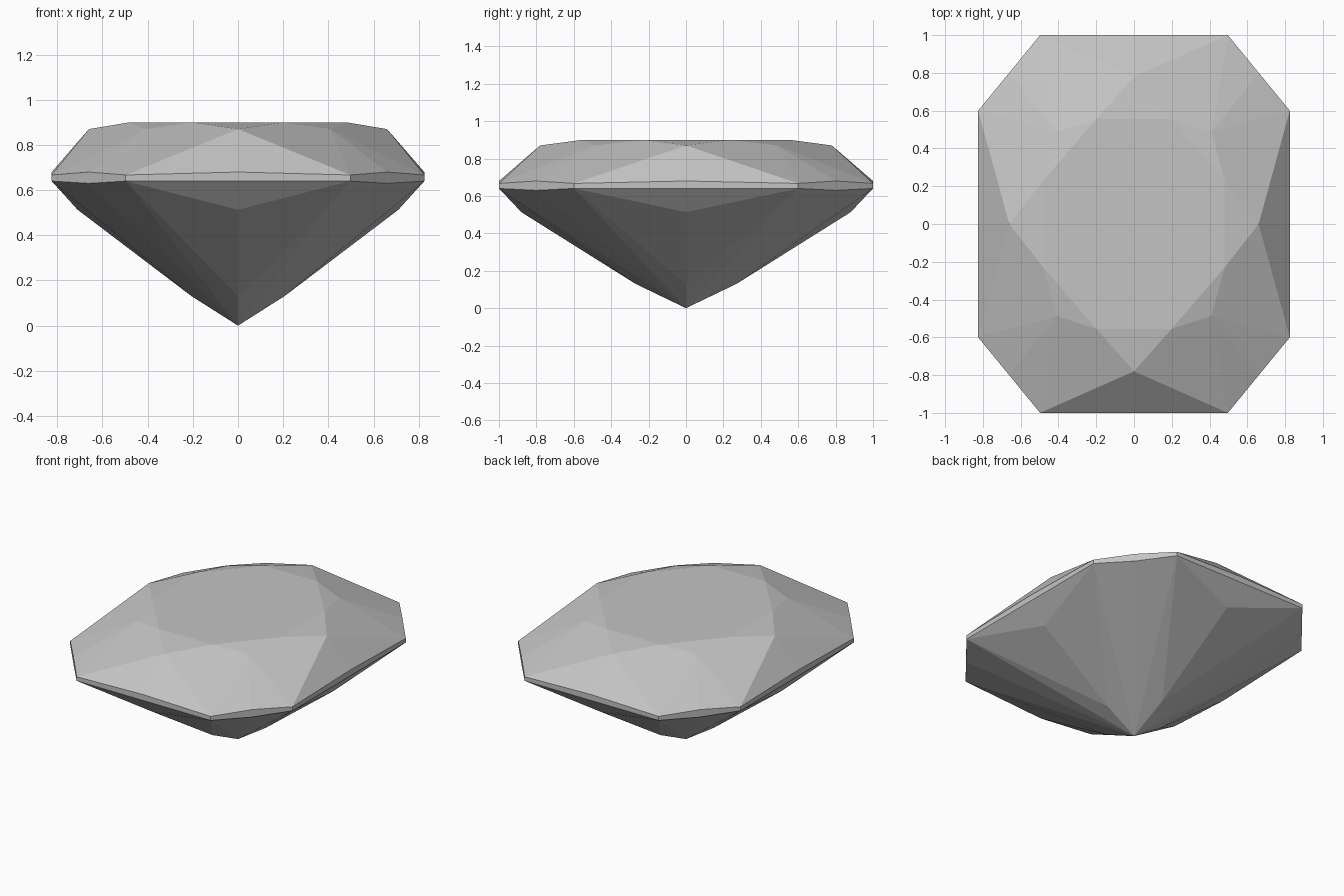
import bpy, bmesh
from math import radians
from mathutils import Vector

cube = bpy.data.objects.get("Cube")
if cube:
    bpy.data.objects.remove(cube, do_unlink=True)

grey = bpy.data.materials.new("stone grey")
grey.use_nodes = True
colour = (0.55, 0.55, 0.55, 1)
grey.diffuse_color = colour
bsdf = next(n for n in grey.node_tree.nodes if n.type == "BSDF_PRINCIPLED")
bsdf.inputs["Base Color"].default_value = colour

CENTRE = Vector((0, 0, 0.6))


def build_part(name, facets):
    """Mirror one quarter's facets into four, weld and face them outwards."""
    bm = bmesh.new()
    for sx in (1, -1):
        for sy in (1, -1):
            for facet in facets:
                bm.faces.new([bm.verts.new((x * sx, y * sy, z)) for x, y, z in facet])
    bmesh.ops.remove_doubles(bm, verts=bm.verts, dist=0.0005)
    bm.normal_update()
    for f in bm.faces:
        if f.normal.dot(f.calc_center_median() - CENTRE) < 0:
            f.normal_flip()
    bm.normal_update()
    # Join the mirrored halves of flat facets
    bmesh.ops.dissolve_limit(bm, angle_limit=radians(0.2), verts=bm.verts, edges=bm.edges)
    mesh = bpy.data.meshes.new(name)
    bm.to_mesh(mesh)
    bm.free()
    mesh.materials.append(grey)
    obj = bpy.data.objects.new(name, mesh)
    bpy.context.collection.objects.link(obj)


# Girdle outline of one quarter: front middle, corner, bevel middle, corner, side middle
outline = [(0, -1), (0.497, -1), (0.661, -0.8), (0.825, -0.6), (0.825, 0)]
upper = [(x, y, z) for (x, y), z in zip(outline, (0.68, 0.667, 0.68, 0.667, 0.68))]
lower = [(x, y, z) for (x, y), z in zip(outline, (0.64, 0.64, 0.63, 0.64, 0.64))]

# Crown points
top = 0.9
table_front, table_side = (0.2, -0.555, top), (0.48, -0.23, top)
mid_front, mid_side = (0, -0.555, top), (0.48, 0, top)
star_front, star_corner, star_side = (0, -0.78, 0.87), (0.41, -0.487, 0.87), (0.66, 0, 0.87)

build_part("crown", [
    [(0, 0, top), mid_front, table_front, table_side, mid_side],   # table
    [mid_front, table_front, star_front],                          # stars
    [table_front, table_side, star_corner],
    [table_side, mid_side, star_side],
    [table_front, star_front, upper[1], star_corner],              # kites
    [table_side, star_corner, upper[3], star_side],
    [star_front, upper[0], upper[1]],                              # upper girdle facets
    [star_corner, upper[1], upper[2]],
    [star_corner, upper[2], upper[3]],
    [star_side, upper[3], upper[4]],
])

# Girdle band
build_part("girdle", [[lower[i], lower[i + 1], upper[i + 1], upper[i]] for i in range(4)])

# Pavilion points
culet = (0, 0, 0)
break_front, break_side = (0, -0.88, 0.513), (0.71, 0, 0.513)
tip_front, tip_side = (0, -0.27, 0.13), (0.205, 0, 0.13)

build_part("pavilion", [
    [lower[0], lower[1], break_front],
    [break_front, lower[1], tip_front],
    [tip_front, lower[1], culet],
    [lower[1], lower[2], culet],
    [lower[2], lower[3], culet],
    [tip_side, lower[3], culet],
    [break_side, lower[3], tip_side],
    [lower[4], lower[3], break_side],
])
